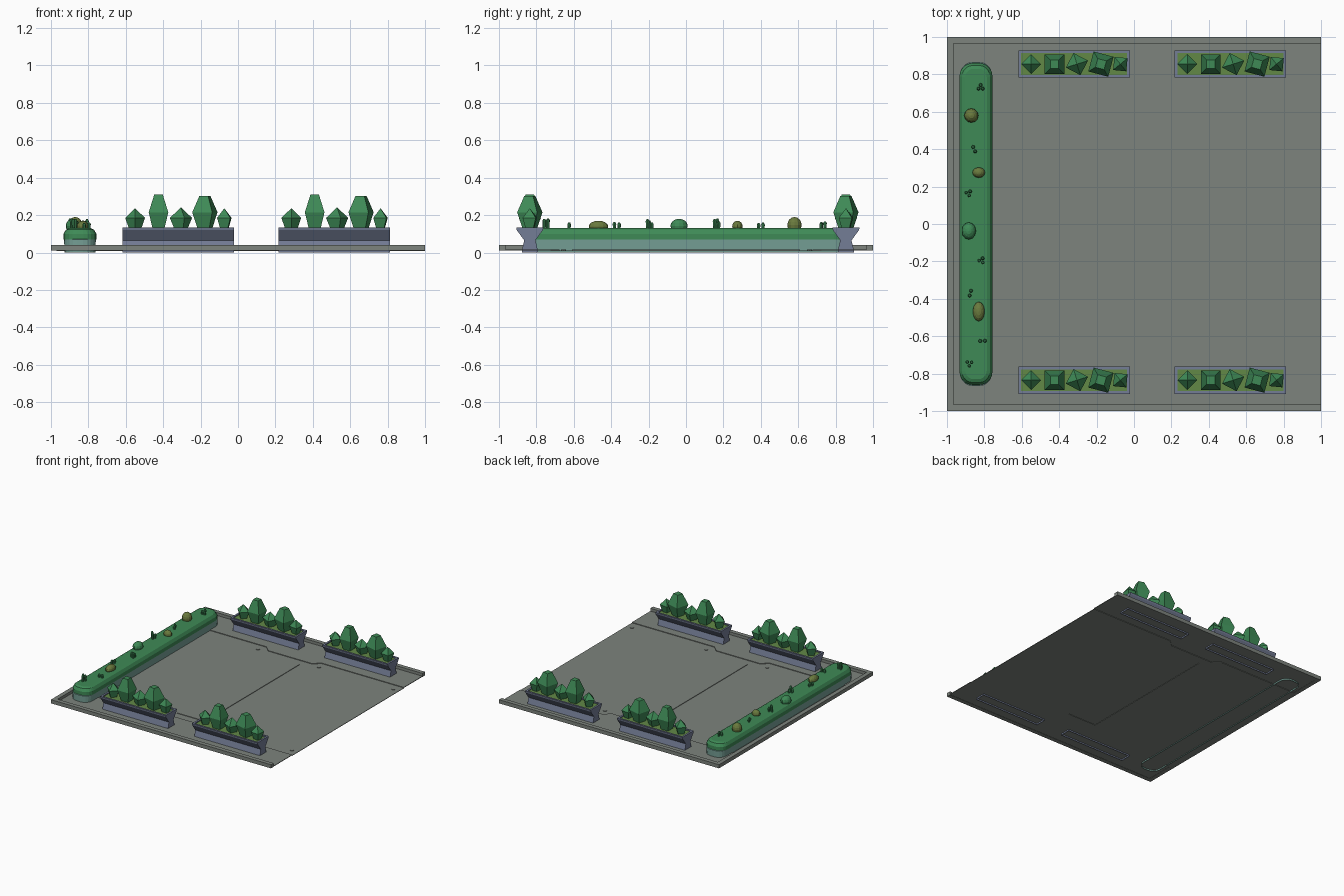
import bpy, bmesh, math, random
from mathutils import Vector

if "Cube" in bpy.data.objects:
    bpy.data.objects.remove(bpy.data.objects["Cube"])

random.seed(4)


def material(name, r, g, b):
    m = bpy.data.materials.new(name)
    lin = [((c / 255 + 0.055) / 1.055) ** 2.4 for c in (r, g, b)]
    m.diffuse_color = (*lin, 1)
    m.use_nodes = True
    m.node_tree.nodes["Principled BSDF"].inputs["Base Color"].default_value = m.diffuse_color
    return m


CONCRETE = material("concrete_grey", 125, 131, 125)
SLATE = material("slate_blue", 116, 125, 150)
SOIL = material("moss_soil", 98, 136, 70)
LEAF = material("leaf_green", 62, 138, 86)
TEAL = material("pale_teal", 118, 160, 150)
OLIVE = material("olive", 106, 122, 62)


def finish(name, bm, mats):
    bmesh.ops.recalc_face_normals(bm, faces=bm.faces)
    me = bpy.data.meshes.new(name)
    bm.to_mesh(me)
    bm.free()
    for m in mats:
        me.materials.append(m)
    ob = bpy.data.objects.new(name, me)
    bpy.context.collection.objects.link(ob)
    return ob


def loft(bm, rings, bottom=True, top=True):
    """Skin a stack of rings that all have the same point count."""
    loops = [[bm.verts.new(p) for p in ring] for ring in rings]
    n = len(loops[0])
    for a, b in zip(loops, loops[1:]):
        for i in range(n):
            j = (i + 1) % n
            bm.faces.new((a[i], a[j], b[j], b[i]))
    if bottom:
        bm.faces.new(loops[0][::-1])
    if top:
        bm.faces.new(loops[-1])


def prism(name, pts, z0, z1, mat):
    bm = bmesh.new()
    loft(bm, [[(x, y, z) for x, y in pts] for z in (z0, z1)])
    return finish(name, bm, [mat])


def ngon(cx, cy, r, z, n, turn=0.0):
    return [(cx + r * math.cos(turn + 2 * math.pi * i / n),
             cy + r * math.sin(turn + 2 * math.pi * i / n), z) for i in range(n)]


def rect(cx, cy, hx, hy, z):
    return [(cx + sx * hx, cy + sy * hy, z)
            for sx, sy in ((-1, -1), (1, -1), (1, 1), (-1, 1))]


# raised curb on three sides, open at +x
prism("curb", [(1, -1), (1, -.965), (-.965, -.965), (-.965, .965),
               (1, .965), (1, 1), (-1, 1), (-1, -1)], .01, .04, CONCRETE)

# floor: slightly raised borders with a jog, lower middle, raised centre panel
for s, name in ((1, "back"), (-1, "front")):
    prism("floor_border_" + name,
          [(x, s * y) for x, y in ((-.97, .97), (-.97, .725), (-.25, .725), (-.2, .677),
                                   (.2, .677), (.25, .725), (1, .725), (1, .97))],
          .012, .017, CONCRETE)
for s, name in ((-1, "left"), (1, "right")):
    e = .97 if s < 0 else 1
    prism("floor_middle_" + name,
          [(s * x, y) for x, y in ((e, -.725), (.25, -.725), (.2, -.677), (0, -.677),
                                   (0, -.61), (.13, -.61), (.13, .61), (0, .61),
                                   (0, .677), (.2, .677), (.25, .725), (e, .725))],
          .008, .012, CONCRETE)
prism("centre_panel", [(-.13, -.61), (.13, -.61), (.13, .61), (-.13, .61)],
      .011, .016, CONCRETE)

# floor studs
bm = bmesh.new()
for x in (-.95, -.28, .275, .95):
    for y in (-.655, .66):
        loft(bm, [ngon(x, y, .014, .011, 10), ngon(x, y, .014, .016, 10)])
finish("floor_studs", bm, [CONCRETE])

# planters: hourglass trough, soil, five faceted shrubs each
# shrub: x offset, base r, wide r, wide z, top r, top z, turn
Q = math.pi / 4
SHRUBS = [(-.23, .03, .053, .185, .0, .235, 0),
          (-.105, .042, .074, .215, .032, .31, Q),
          (.015, .034, .062, .185, .0, .24, .3),
          (.143, .042, .078, .215, .034, .303, Q - .26),
          (.247, .026, .05, .185, .0, .235, Q - .1)]
for cx in (-.32, .515):
    for cy in (-.835, .855):
        bm = bmesh.new()
        loft(bm, [rect(cx, cy, hx, hy, z) for hx, hy, z in
                  ((.298, .043, 0), (.298, .043, .012), (.298, .03, .065),
                   (.298, .07, .12), (.298, .073, .135),
                   (.283, .058, .135), (.283, .058, .124))], bottom=False, top=False)
        finish("planter", bm, [SLATE])
        bm = bmesh.new()
        bm.faces.new([bm.verts.new(p) for p in rect(cx, cy, .285, .06, .127)])
        soil = finish("planter_soil", bm, [SOIL])
        bm = bmesh.new()
        for dx, r0, r1, z1, r2, z2, turn in SHRUBS:
            loft(bm, [ngon(cx + dx, cy, r, z, 4, turn) for r, z in
                      ((r0, .12), (r1, z1), (max(r2, .0015), z2))])
        finish("planter_shrubs", bm, [LEAF])

# long rounded bed along the left side
BX = -.845


def rounded(hx, hy, r, z, n=5):
    out = []
    for k, (sx, sy) in enumerate(((1, 1), (-1, 1), (-1, -1), (1, -1))):
        for i in range(n + 1):
            a = math.pi / 2 * (k + i / n)
            out.append((BX + sx * (hx - r) + r * math.cos(a),
                        sy * (hy - r) + r * math.sin(a), z))
    return out


bm = bmesh.new()
loft(bm, [rounded(.082, .865, .066, 0), rounded(.085, .867, .068, .07),
          rounded(.078, .855, .062, .072)], bottom=False, top=False)
finish("bed_base", bm, [TEAL])
bm = bmesh.new()
loft(bm, [rounded(.088, .86, .07, .07), rounded(.088, .86, .07, .1),
          rounded(.075, .848, .06, .122), rounded(.058, .83, .046, .13)])
finish("bed_turf", bm, [LEAF])

# barrel cacti on the bed: x, y, rx, ry, top z, material
for x, y, rx, ry, zt, mat in ((-.87, .58, .038, .038, .19, OLIVE),
                              (-.83, .275, .034, .028, .17, OLIVE),
                              (-.883, -.037, .038, .046, .18, LEAF),
                              (-.83, -.468, .032, .052, .17, OLIVE)):
    bm = bmesh.new()
    bmesh.ops.create_uvsphere(bm, u_segments=12, v_segments=8, radius=1)
    h = (zt - .12) / 1.6
    for v in bm.verts:
        v.co = Vector((x + v.co.x * rx, y + v.co.y * ry, zt - h + v.co.z * h))
    finish("barrel_cactus", bm, [mat])

# small column cactus clusters
bm = bmesh.new()
for x, y, n in ((-.82, .73, 3), (-.855, .4, 2), (-.885, .165, 3), (-.815, -.195, 3),
                (-.875, -.37, 2), (-.81, -.625, 2), (-.88, -.745, 3)):
    for i in range(n):
        a = 2 * math.pi * i / n + y * 5
        px, py = x + .013 * math.cos(a), y + .013 * math.sin(a)
        top = .155 + random.random() * .03
        loft(bm, [ngon(px, py, r, z, 7) for r, z in
                  ((.008, .125), (.01, top - .01), (.005, top))])
finish("column_cacti", bm, [LEAF])
